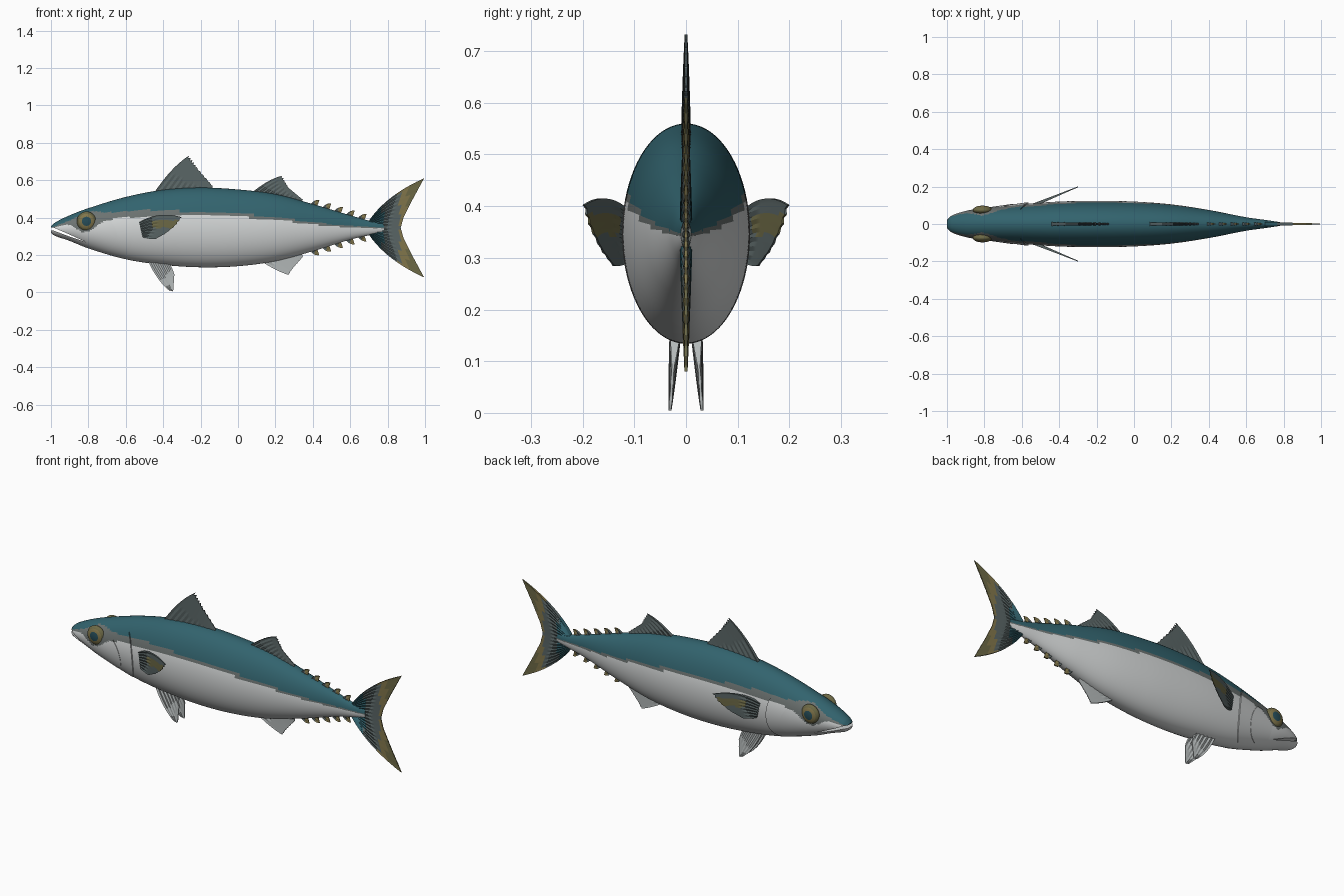
import bpy, bmesh, math
from mathutils import Matrix, Vector

if "Cube" in bpy.data.objects:
    bpy.data.objects.remove(bpy.data.objects["Cube"])


def material(name, r, g, b):
    m = bpy.data.materials.new(name)
    m.diffuse_color = (r, g, b, 1)
    m.use_nodes = True
    m.node_tree.nodes["Principled BSDF"].inputs["Base Color"].default_value = m.diffuse_color
    return m


TEAL = material("teal_back", 0.032, 0.125, 0.155)
GREY = material("grey_band", 0.15, 0.17, 0.165)
WHITE = material("silver_belly", 0.66, 0.68, 0.68)
SLATE = material("slate_fin", 0.10, 0.13, 0.13)
OLIVE = material("olive_fin", 0.15, 0.14, 0.06)
GOLD = material("gold_trim", 0.22, 0.18, 0.07)
PALE = material("pale_fin", 0.46, 0.49, 0.49)
PUPIL = material("dark_pupil", 0.02, 0.075, 0.10)


def curve(table, x):
    """Smooth interpolation through (x, value) pairs."""
    x = min(max(x, table[0][0]), table[-1][0])
    i = next(k for k in range(len(table) - 1) if x <= table[k + 1][0])

    def slope(k):
        a, b = table[max(k - 1, 0)], table[min(k + 1, len(table) - 1)]
        return (b[1] - a[1]) / (b[0] - a[0])
    (x0, y0), (x1, y1) = table[i], table[i + 1]
    h = x1 - x0
    t = (x - x0) / h
    return (y0 * (1 + 2 * t) * (1 - t) ** 2 + y1 * t * t * (3 - 2 * t)
            + h * slope(i) * t * (1 - t) ** 2 - h * slope(i + 1) * t * t * (1 - t))


# Body outline: top, bottom, half width, and the two colour borders
TOP = [(-1, .352), (-.98, .372), (-.9, .412), (-.8, .45), (-.6, .51), (-.4, .548), (-.2, .56),
       (0, .55), (.2, .525), (.4, .472), (.6, .412), (.7, .384), (.78, .37)]
BOTTOM = [(-1, .318), (-.98, .303), (-.9, .275), (-.8, .235), (-.6, .177), (-.4, .147), (-.2, .134),
          (0, .14), (.2, .167), (.4, .22), (.6, .282), (.7, .305), (.78, .322)]
WIDTH = [(-1, .022), (-.98, .043), (-.9, .07), (-.8, .086), (-.6, .106), (-.4, .12), (-.2, .124),
         (0, .12), (.2, .105), (.4, .075), (.6, .036), (.7, .022), (.78, .01)]
TEAL_EDGE = [(-1, .345), (-.9, .385), (-.8, .432), (-.7, .427), (-.5, .44), (-.2, .43),
             (0, .42), (.2, .402), (.4, .375), (.6, .355), (.78, .347)]
WHITE_EDGE = [(-1, .342), (-.9, .36), (-.82, .322), (-.7, .385), (-.5, .403), (-.2, .41),
              (0, .403), (.2, .388), (.4, .363), (.6, .347), (.78, .342)]


def skin(x, angle, grow=1.0):
    """Point on the body surface."""
    top, bottom = curve(TOP, x), curve(BOTTOM, x)
    return Vector((x, curve(WIDTH, x) * grow * math.cos(angle),
                   (top + bottom) / 2 + (top - bottom) / 2 * math.sin(angle)))


def body_colour(c):
    if c.z > curve(TEAL_EDGE, c.x):
        return 0
    return 1 if c.z > curve(WHITE_EDGE, c.x) else 2


def add(name, verts, faces, mats, rule, angle=35):
    me = bpy.data.meshes.new(name)
    me.from_pydata(verts, [], faces)
    ob = bpy.data.objects.new(name, me)
    bpy.context.collection.objects.link(ob)
    finish(me, mats, rule, angle)
    return ob


def finish(me, mats, rule, angle=35):
    bm = bmesh.new()
    bm.from_mesh(me)
    bmesh.ops.recalc_face_normals(bm, faces=bm.faces)
    bm.to_mesh(me)
    bm.free()
    me.materials.clear()
    for m in mats:
        me.materials.append(m)
    for p in me.polygons:
        p.use_smooth = True
        p.material_index = rule(p.center)
    me.set_sharp_from_angle(angle=math.radians(angle))


# Body: lofted rings, denser at the snout
N, RINGS = 80, 150
verts, faces = [], []
for i in range(RINGS + 1):
    x = -1 + 1.78 * (i / RINGS) ** 1.25
    verts += [skin(x, 2 * math.pi * k / N) for k in range(N)]
for i in range(RINGS):
    for k in range(N):
        a, b = i * N + k, i * N + (k + 1) % N
        faces.append((a, b, b + N, a + N))
faces += [list(range(N)), list(range(RINGS * N, RINGS * N + N))]
BODY_MATS = [TEAL, GREY, WHITE]
body = add("body", verts, faces, BODY_MATS, body_colour)

# Mouth: thin wedge cut through the snout
wedge = [(-1.05, .349), (-.985, .346), (-.9, .309), (-.81, .268), (-.9, .298), (-.985, .33), (-1.05, .333)]
n = len(wedge)
cutter = add("mouth_cutter", [(x, y, z) for y in (-.2, .2) for x, z in wedge],
             [list(range(n)), list(range(n, 2 * n))]
             + [(i, (i + 1) % n, (i + 1) % n + n, i + n) for i in range(n)], [GREY], lambda c: 0)
mod = body.modifiers.new("mouth", 'BOOLEAN')
mod.object, mod.operation, mod.solver = cutter, 'DIFFERENCE', 'EXACT'
cut = bpy.data.meshes.new_from_object(body.evaluated_get(bpy.context.evaluated_depsgraph_get()))
body.modifiers.clear()
body.data = cut
finish(cut, BODY_MATS, body_colour)
bpy.data.objects.remove(cutter)


# Gill covers: raised patches of skin with a curved rear edge
def gill(name, front, rear, bow, low, high, grow):
    U, V = 14, 28
    for side in (1, -1):
        verts, faces = [], []
        for j in range(V + 1):
            q = j / V
            a = math.radians(low + (high - low) * q)
            edge = rear - bow * (2 * q - 1.1) ** 2
            for i in range(U + 2):
                u = min(i / U, 1)
                g = 1 + (grow - 1) * u if i <= U else 0.97
                p = skin(front + (edge - front) * u, a, g)
                verts.append((p.x, p.y * side, p.z))
        W = U + 2
        for j in range(V):
            for i in range(W - 1):
                a = j * W + i
                faces.append((a, a + 1, a + 1 + W, a + W))
        add(name + ("_left" if side > 0 else "_right"), verts, faces, BODY_MATS, body_colour)


gill("gill_cover", -.72, -.565, .05, -75, 42, 1.07)
gill("cheek_plate", -.79, -.645, .06, -65, 20, 1.055)


def along(pts, t):
    """Point at fraction t of a polyline."""
    s = t * (len(pts) - 1)
    i = min(int(s), len(pts) - 2)
    return Vector(pts[i]).lerp(Vector(pts[i + 1]), s - i)


# Fin: ribbed sheet of rays running from base through mid to tip
def fin(name, base, mid, tip, mats, rule=lambda c: 0, rays=20, thick=.008, y=lambda x, z: 0, notch=.07):
    R = 10
    verts, faces = [], []
    for s in (1, -1):
        for i in range(rays + 1):
            a, m, b = (along(p, i / rays) for p in (base, mid, tip))
            for j in range(R + 1):
                v = j / R * (1 - notch * (i % 2))
                p = a * (1 - v) * (1 - 2 * v) + m * 4 * v * (1 - v) + b * v * (2 * v - 1)
                t = thick * (1 - .75 * v) * (.6 if i % 2 else 1)
                verts.append((p.x, y(p.x, p.y) + s * t, p.y))
    W = R + 1
    back = W * (rays + 1)
    for i in range(rays):
        for j in range(R):
            q = [i * W + j, i * W + j + 1, (i + 1) * W + j + 1, (i + 1) * W + j]
            faces += [q, [k + back for k in reversed(q)]]
    loop = ([i * W for i in range(rays)] + [rays * W + j for j in range(R)]
            + [i * W + R for i in range(rays, 0, -1)] + [j for j in range(R, 0, -1)])
    for k, a in enumerate(loop):
        b = loop[(k + 1) % len(loop)]
        faces.append((a, b, b + back, a + back))
    return add(name, verts, faces, mats, rule, 25)


# Fins on the centre line
fin("first_dorsal_fin", [(-.45, .53), (-.13, .54)], [(-.355, .652), (-.135, .553)],
    [(-.26, .732), (-.22, .67), (-.135, .568)], [SLATE], thick=.01)
fin("second_dorsal_fin", [(.07, .53), (.34, .475)], [(.16, .593), (.342, .488)],
    [(.237, .623), (.27, .56), (.348, .495)], [SLATE], thick=.01)
fin("anal_fin", [(.11, .175), (.33, .215)], [(.195, .125), (.34, .205)],
    [(.27, .093), (.295, .13), (.347, .19)], [PALE], rays=14, notch=.03)
fin("tail_fin", [(.70, .383), (.70, .308)], [(.82, .508), (.79, .345), (.82, .183)],
    [(.995, .61), (.93, .49), (.885, .40), (.87, .345), (.885, .29), (.93, .20), (.995, .08)],
    [TEAL, SLATE, GOLD, OLIVE], lambda c: sum(c.x > e for e in (.775, .865, .905)),
    rays=36, thick=.012, notch=0)

# Finlets above and below the tail stem
for k in range(5):
    x = .385 + .063 * k
    for label, edge, s in (("upper", TOP, 1), ("lower", BOTTOM, -1)):
        z0, z1 = curve(edge, x), curve(edge, x + .045)
        fin(f"{label}_finlet_{k + 1}", [(x, z0 - s * .012), (x + .04, z1 - s * .012)],
            [(x + .022, z0 + s * .012), (x + .04, z1)],
            [(x + .05, z1 + s * .03), (x + .042, z1 + s * .006)],
            [SLATE, GOLD], lambda c, x=x: int(c.x > x + .025), rays=4, thick=.009, notch=0)

# Paired fins and eyes
for side, label in ((1, "left"), (-1, "right")):
    fin("pectoral_fin_" + label, [(-.53, .375), (-.51, .295)],
        [(-.42, .413), (-.42, .35), (-.465, .285)],
        [(-.30, .402), (-.33, .36), (-.385, .315), (-.44, .286)], [SLATE, OLIVE],
        lambda c: int(c.x > -.46 and .345 < c.z < .385), rays=14, thick=.009,
        y=lambda x, z: side * (.104 + .41 * (x + .53)), notch=.03)
    fin("pelvic_fin_" + label, [(-.48, .165), (-.37, .165)], [(-.425, .07), (-.353, .13)],
        [(-.365, .008), (-.345, .004), (-.34, .095)], [PALE], rays=10, thick=.012,
        y=lambda x, z: side * (.02 + .07 * (.16 - z)), notch=.02)

    # Eye: flattened ball with its pole facing outwards, coloured in rings
    bm = bmesh.new()
    bmesh.ops.create_uvsphere(bm, u_segments=32, v_segments=32, radius=1,
                              matrix=Matrix.Translation((-.81, side * .074, .38))
                              @ Matrix.Diagonal((.052, .024, .052, 1)) @ Matrix.Rotation(math.pi / 2, 4, 'X'))
    me = bpy.data.meshes.new("eye_" + label)
    bm.to_mesh(me)
    bm.free()
    bpy.context.collection.objects.link(bpy.data.objects.new("eye_" + label, me))
    finish(me, [PUPIL, GOLD, OLIVE],
           lambda c: sum(math.hypot(c.x + .81, c.z - .38) > r for r in (.024, .041)))
